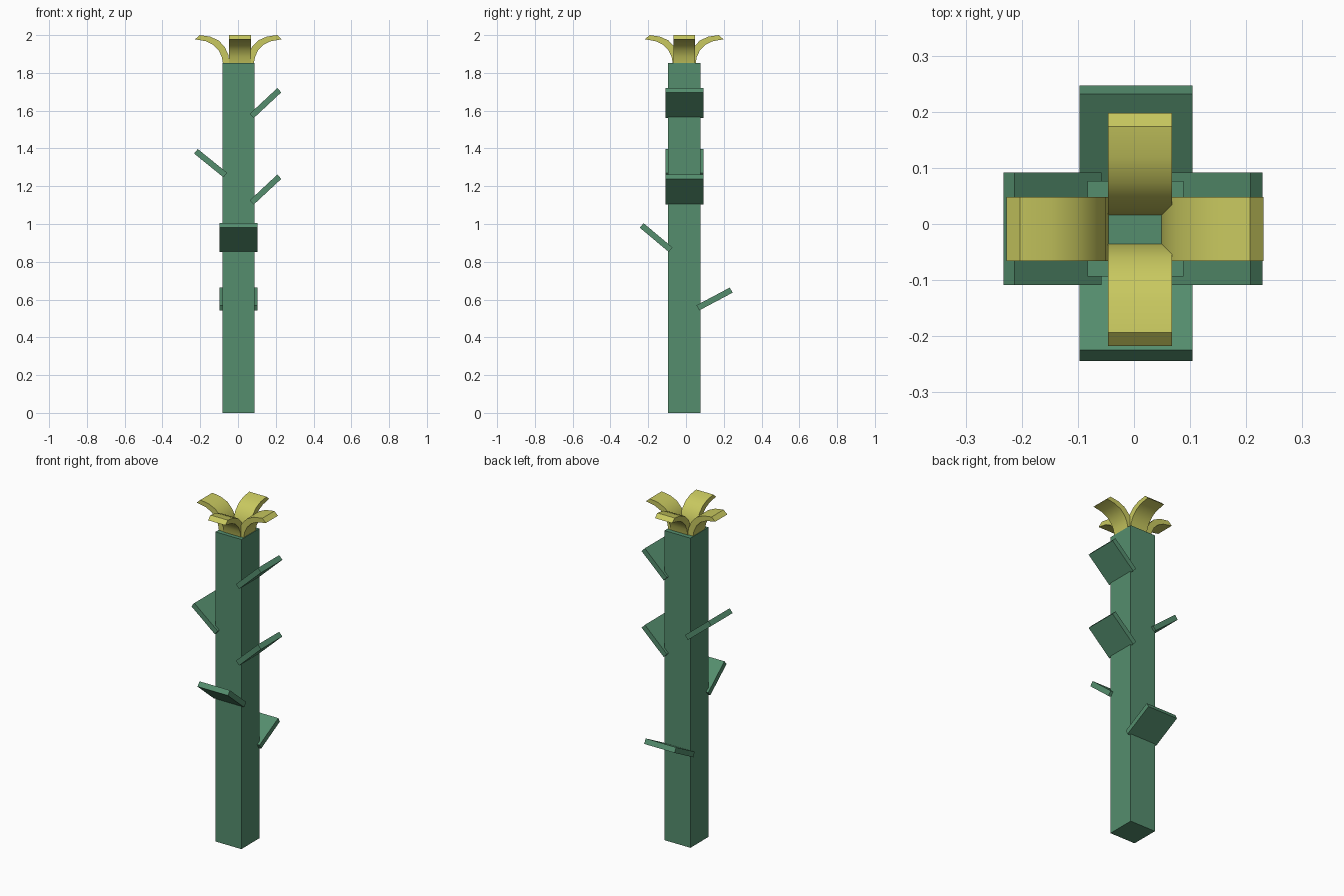
import bpy, bmesh
from math import radians
from mathutils import Matrix

if "Cube" in bpy.data.objects:
    bpy.data.objects.remove(bpy.data.objects["Cube"])


def material(name, color):
    m = bpy.data.materials.new(name)
    m.diffuse_color = color
    m.use_nodes = True
    m.node_tree.nodes["Principled BSDF"].inputs["Base Color"].default_value = m.diffuse_color
    return m


green = material("stem_green", (0.09, 0.27, 0.155, 1))
yellow = material("petal_yellow", (0.58, 0.58, 0.115, 1))


def finish(bm, name, mat):
    bmesh.ops.recalc_face_normals(bm, faces=bm.faces)
    mesh = bpy.data.meshes.new(name)
    bm.to_mesh(mesh)
    bm.free()
    mesh.materials.append(mat)
    ob = bpy.data.objects.new(name, mesh)
    bpy.context.collection.objects.link(ob)
    return ob


def box(name, center, size, heading=0, tilt=0):
    bm = bmesh.new()
    bmesh.ops.create_cube(bm, size=1)
    bm.transform(Matrix.Translation(center)
                 @ Matrix.Rotation(radians(heading), 4, 'Z')
                 @ Matrix.Rotation(radians(-tilt), 4, 'Y')
                 @ Matrix.Diagonal((*size, 1)))
    return finish(bm, name, green)


# Square stem
box("stem", (0.0025, -0.0085, 0.926), (0.171, 0.171, 1.852))

# Tilted square leaves: center, heading, upward tilt
LEAVES = [
    ("leaf_right_upper", (0.1455, -0.0085, 1.64), 0, 43),
    ("leaf_right_lower", (0.1455, -0.0085, 1.182), 0, 43),
    ("leaf_left", (-0.145, -0.0085, 1.322), 180, 39),
    ("leaf_front", (0.0035, -0.158, 0.928), -90, 40),
    ("leaf_back", (0.0035, 0.151, 0.603), 90, 28),
]
for name, center, heading, tilt in LEAVES:
    box(name, center, (0.2, 0.201, 0.031), heading, tilt)

# Curved petals: (radius, height) along the upper and lower surfaces
UPPER = [(0.047, 1.85), (0.053, 1.895), (0.072, 1.937),
         (0.105, 1.972), (0.15, 1.992), (0.205, 2.0)]
LOWER = [(0.082, 1.85), (0.088, 1.885), (0.105, 1.92),
         (0.132, 1.948), (0.17, 1.967), (0.229, 1.978)]


def petal(name, center, heading, shift):
    bm = bmesh.new()
    outline = UPPER + LOWER[::-1]
    sides = [[bm.verts.new((r + shift, w, z)) for r, z in outline]
             for w in (-0.057, 0.057)]
    n = len(outline)
    for i in range(n):
        j = (i + 1) % n
        bm.faces.new((sides[0][i], sides[0][j], sides[1][j], sides[1][i]))
    for s in sides:
        for i in range(len(UPPER) - 1):
            bm.faces.new((s[i], s[i + 1], s[n - 2 - i], s[n - 1 - i]))
    bm.transform(Matrix.Translation((*center, 0))
                 @ Matrix.Rotation(radians(heading), 4, 'Z'))
    ob = finish(bm, name, yellow)
    bpy.ops.object.select_all(action='DESELECT')
    ob.select_set(True)
    bpy.context.view_layer.objects.active = ob
    bpy.ops.object.shade_smooth_by_angle(angle=radians(35))


petal("petal_right", (0.002, -0.009), 0, 0)
petal("petal_left", (0.002, -0.009), 180, 0)
petal("petal_front", (0.0105, -0.0095), -90, -0.0215)
petal("petal_back", (0.0105, -0.0095), 90, -0.0215)
